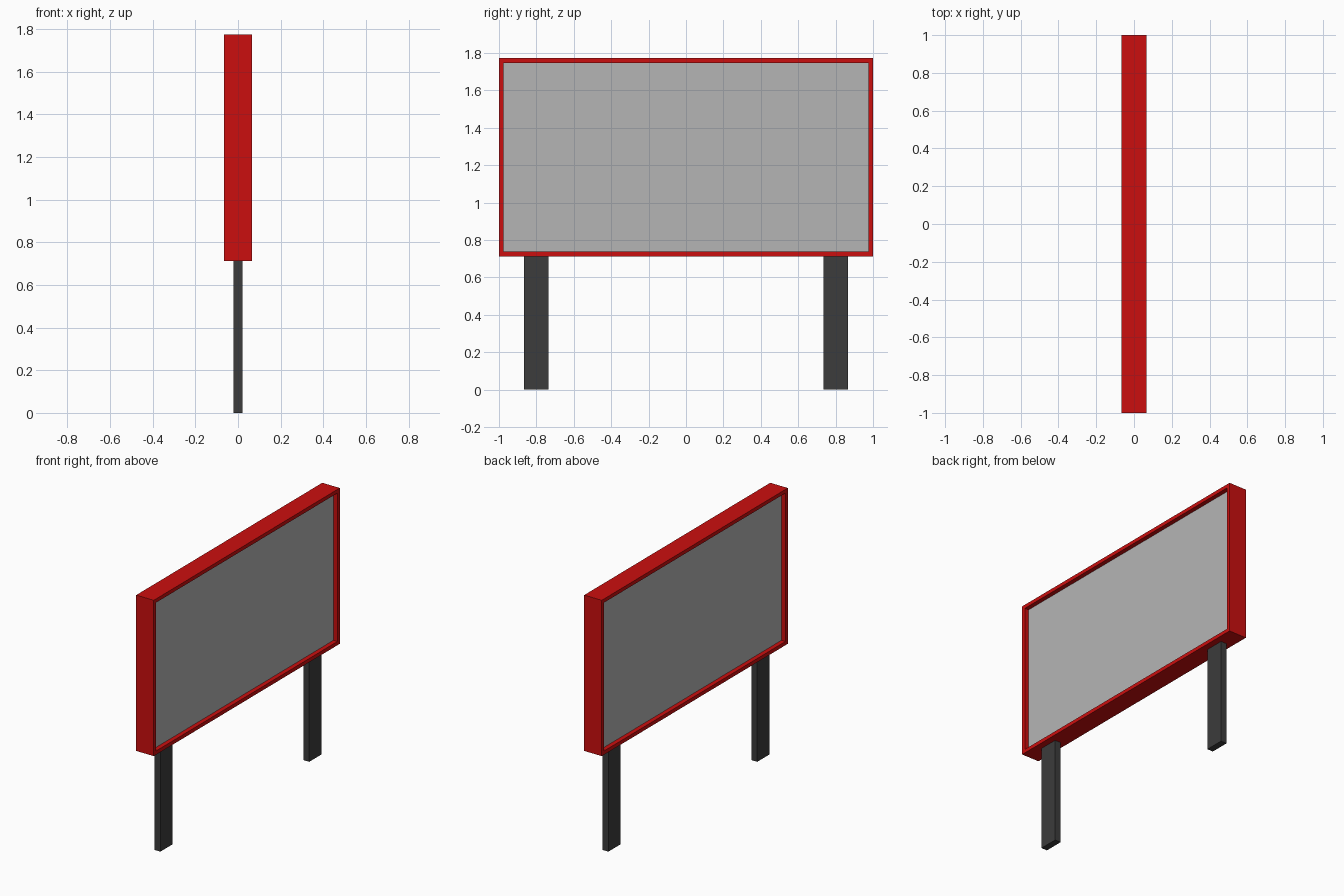
import bpy, bmesh

if "Cube" in bpy.data.objects:
    bpy.data.objects.remove(bpy.data.objects["Cube"])


def material(name, rgb):
    m = bpy.data.materials.new(name)
    m.diffuse_color = (*rgb, 1)
    m.use_nodes = True
    m.node_tree.nodes["Principled BSDF"].inputs["Base Color"].default_value = m.diffuse_color
    return m


RED = material("red", (0.60, 0.0045, 0.0045))
GREY = material("light grey", (0.46, 0.46, 0.46))
DARK = material("dark grey", (0.045, 0.045, 0.045))


def box(name, lo, hi, mat):
    """Axis-aligned box between two corners."""
    bm = bmesh.new()
    bmesh.ops.create_cube(bm, size=1)
    for v in bm.verts:
        v.co = [(a + b) / 2 + c * (b - a) for a, b, c in zip(lo, hi, v.co)]
    me = bpy.data.meshes.new(name)
    bm.to_mesh(me)
    bm.free()
    me.materials.append(mat)
    ob = bpy.data.objects.new(name, me)
    bpy.context.collection.objects.link(ob)
    return ob


D, BOTTOM, TOP = 0.066, 0.713, 1.773   # half depth and height range of the sign
RIM, RECESS = 0.036, 0.03

# Sign board: both broad faces inset into a rim, then pushed in as recessed panels
sign = box("sign_board", (-D, -1, BOTTOM), (D, 1, TOP), RED)
sign.data.materials.append(GREY)
bm = bmesh.new()
bm.from_mesh(sign.data)
bm.normal_update()
for panel in [f for f in bm.faces if abs(f.normal.x) > 0.9]:
    out = panel.normal.copy()
    bmesh.ops.inset_individual(bm, faces=[panel], thickness=RIM)
    walls = bmesh.ops.extrude_discrete_faces(bm, faces=[panel])
    floor = walls["faces"][0]
    bmesh.ops.translate(bm, verts=floor.verts, vec=-out * RECESS)
    floor.material_index = 1
bm.to_mesh(sign.data)
bm.free()

# Two flat posts
for side, name in ((-1, "front_post"), (1, "back_post")):
    y = side * 0.8
    box(name, (-0.022, y - 0.066, 0), (0.022, y + 0.066, BOTTOM), DARK)
